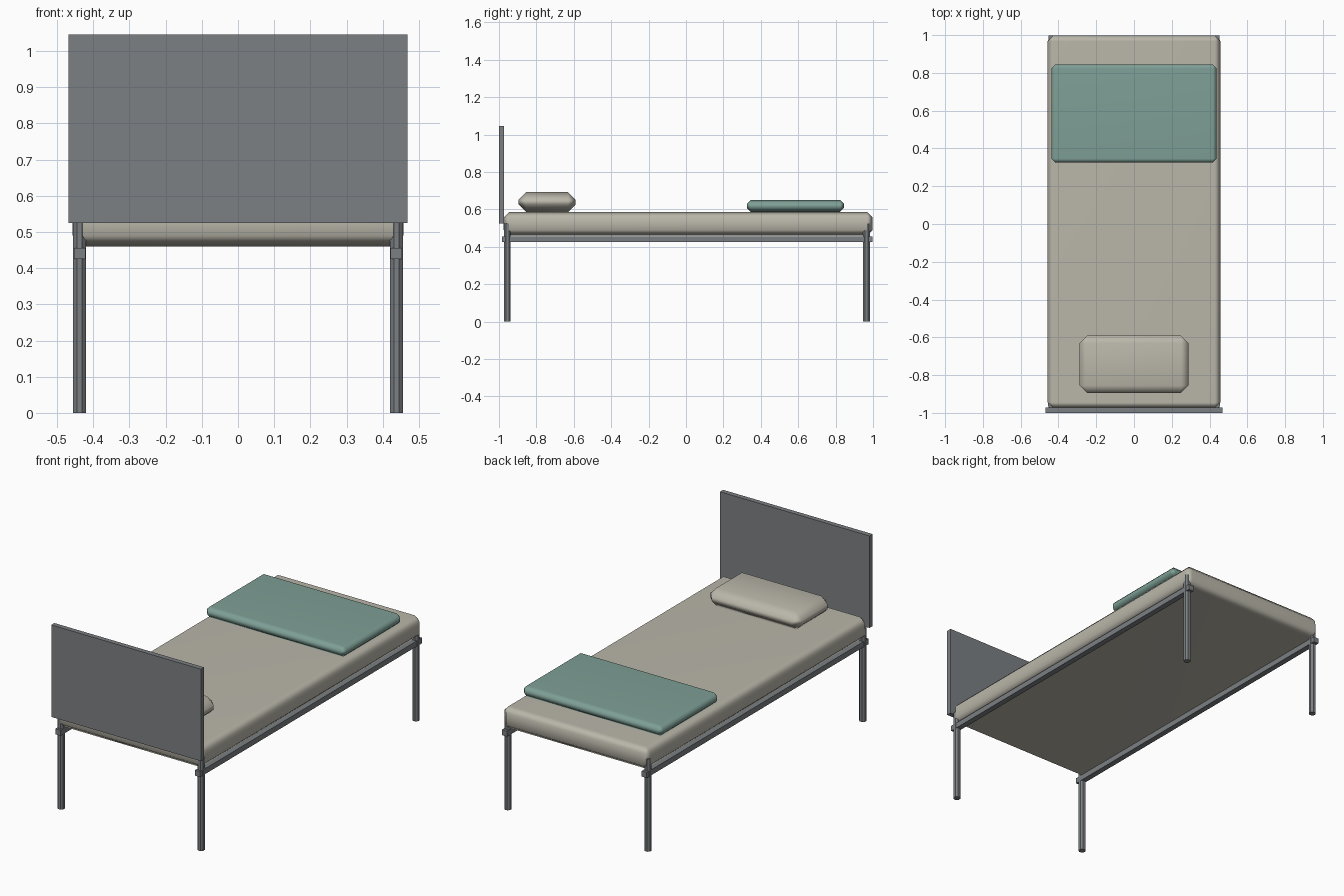
import bpy
import math

if "Cube" in bpy.data.objects:
    bpy.data.objects.remove(bpy.data.objects["Cube"])


def material(name, rgb):
    m = bpy.data.materials.new(name)
    m.diffuse_color = (*rgb, 1.0)
    m.use_nodes = True
    m.node_tree.nodes["Principled BSDF"].inputs["Base Color"].default_value = m.diffuse_color
    return m


LINEN = material("warm grey linen", (0.49, 0.47, 0.40))
GREEN = material("sage green fabric", (0.21, 0.35, 0.305))
METAL = material("grey metal", (0.20, 0.215, 0.225))


def box(name, lo, hi, mat, bevel=0.0):
    """Box between two corners, optionally with soft chamfered edges."""
    bpy.ops.mesh.primitive_cube_add(
        size=1, location=[(a + b) / 2 for a, b in zip(lo, hi)])
    ob = bpy.context.object
    ob.name = name
    ob.scale = [b - a for a, b in zip(lo, hi)]
    bpy.ops.object.transform_apply(location=False, rotation=False, scale=True)
    ob.data.materials.append(mat)
    if bevel:
        mod = ob.modifiers.new("chamfer", "BEVEL")
        mod.width = bevel
        mod.segments = 1
        mod.limit_method = "NONE"
        bpy.ops.object.modifier_apply(modifier=mod.name)
        bpy.ops.object.shade_smooth()
        ob.modifiers.new("soft corners", "WEIGHTED_NORMAL")
    return ob


# bedding
box("mattress", (-0.457, -0.975, 0.46), (0.457, 0.998, 0.587), LINEN, 0.03)
box("pillow", (-0.288, -0.895, 0.587), (0.288, -0.59, 0.692), LINEN, 0.04)
box("folded_blanket", (-0.437, 0.325, 0.587), (0.437, 0.845, 0.65), GREEN, 0.021)

# headboard panel
box("headboard", (-0.468, -1.0, 0.525), (0.468, -0.972, 1.045), METAL)

# side rails and octagonal legs
for side, s in (("left", -1), ("right", 1)):
    xs = sorted((s * 0.421, s * 0.453))
    box(side + "_rail", (xs[0], -0.985, 0.425), (xs[1], 0.998, 0.456), METAL)
    for end, y in (("head", -0.955), ("foot", 0.965)):
        bpy.ops.mesh.primitive_cylinder_add(
            vertices=8, radius=0.0195, depth=0.525,
            location=(s * 0.438, y, 0.2625), rotation=(0, 0, math.pi / 8))
        leg = bpy.context.object
        leg.name = f"{side}_{end}_leg"
        leg.data.materials.append(METAL)
